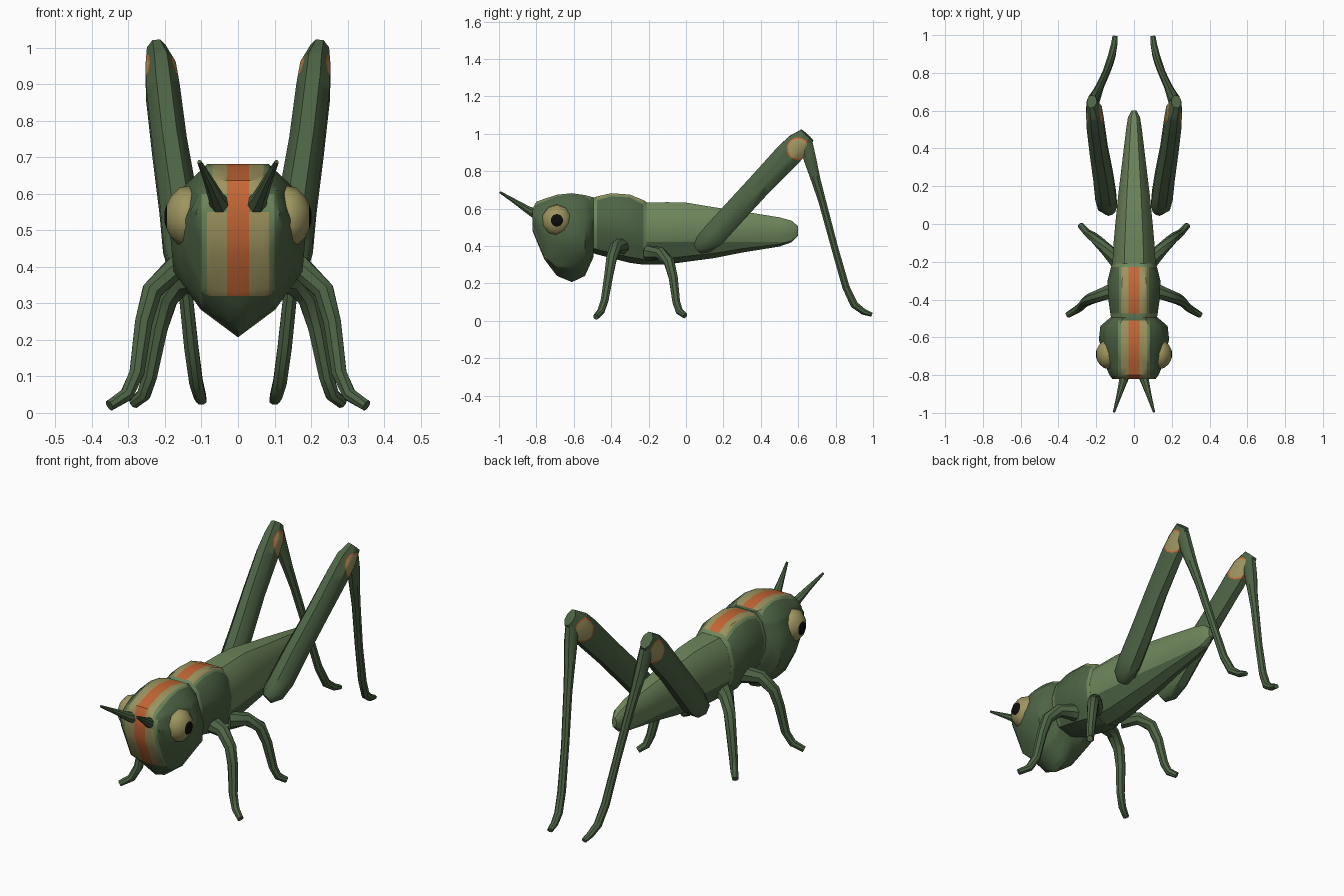
import bpy, bmesh, math
from mathutils import Vector

COLOURS = {
    "dark_green": (0.076, 0.128, 0.060),
    "leaf_green": (0.155, 0.238, 0.105),
    "tan": (0.34, 0.30, 0.115),
    "orange": (0.56, 0.135, 0.035),
    "black": (0.004, 0.004, 0.004),
}
MATS = []
for n, c in COLOURS.items():
    m = bpy.data.materials.new(n)
    m.diffuse_color = (*c, 1)
    MATS.append(m)
DARK, LEAF, TAN, ORANGE, BLACK = range(5)


def build(name, rings, cuts=(), rule=None, mirror=False):
    """Skin closed rings, slice along cut planes, colour faces by a rule."""
    bm = bmesh.new()
    vr = [[bm.verts.new(p) for p in ring] for ring in rings]
    n = len(vr[0])
    for a, b in zip(vr, vr[1:]):
        for i in range(n):
            j = (i + 1) % n
            bm.faces.new((a[i], a[j], b[j], b[i]))
    bm.faces.new(vr[0])
    bm.faces.new(vr[-1])
    for co, no in cuts:
        bmesh.ops.bisect_plane(bm, geom=bm.verts[:] + bm.edges[:] + bm.faces[:],
                               plane_co=co, plane_no=no, dist=1e-5)
    bmesh.ops.recalc_face_normals(bm, faces=bm.faces[:])
    me = bpy.data.meshes.new(name)
    for m in MATS:
        me.materials.append(m)
    for f in bm.faces:
        f.material_index = rule(f.calc_center_median()) if rule else DARK
    bm.to_mesh(me)
    bm.free()
    ob = bpy.data.objects.new(name, me)
    bpy.context.collection.objects.link(ob)
    if mirror:
        mod = ob.modifiers.new("mirror", "MIRROR")
        mod.use_axis[0] = True
        mod.use_mirror_merge = False
    bpy.ops.object.select_all(action='DESELECT')
    ob.select_set(True)
    bpy.context.view_layer.objects.active = ob
    bpy.ops.object.shade_smooth_by_angle(angle=math.radians(42))
    return ob


def tube_rings(pts, ref, n=8):
    """pts: (x, y, z, radius along ref, radius across)."""
    P = [Vector(p[:3]) for p in pts]
    rings = []
    for i, p in enumerate(pts):
        t = (P[min(i + 1, len(P) - 1)] - P[max(i - 1, 0)]).normalized()
        u = (Vector(ref) - t * t.dot(Vector(ref))).normalized()
        v = t.cross(u)
        rings.append([P[i] + u * p[3] * math.cos(a) + v * p[4] * math.sin(a)
                      for a in (math.tau * (k + 0.5) / n for k in range(n))])
    return rings


def body_rings(secs):
    """secs: (y, half width, top, bottom, keel sharpness)."""
    rings = []
    for y, w, top, bot, k in secs:
        half = [(0.45, 1), (0.8, 0.87), (1, 0.6), (0.95, 0.38),
                (0.55 + 0.1 * (1 - k), 0.05 + 0.11 * k)]
        prof = [(0, 1)] + half + [(0, 0)] + [(-x, z) for x, z in reversed(half)]
        rings.append([(x * w, y, bot + z * (top - bot)) for x, z in prof])
    return rings


def x_cuts(*xs):
    return [((s * x, 0, 0), (1, 0, 0)) for x in xs for s in (1, -1)]


def z_cuts(*zs):
    return [((0, 0, z), (0, 0, 1)) for z in zs]


def y_cuts(*ys):
    return [((0, y, 0), (0, 1, 0)) for y in ys]


# Head with striped face and crown
def head_rule(c):
    x = abs(c.x)
    if c.z < 0.32 or c.y > -0.51 or (c.z < 0.6 and c.y > -0.735):
        return DARK
    if x < 0.03:
        return ORANGE
    if c.z > 0.6:
        return TAN if x < 0.07 else LEAF if x < 0.085 else DARK
    if c.z > 0.55:
        return LEAF if x < 0.1 else DARK
    return TAN if x < 0.085 else LEAF if x < 0.1 else DARK


build("head", body_rings([
    (-0.82, 0.115, 0.60, 0.48, 0), (-0.80, 0.13, 0.637, 0.43, 0),
    (-0.757, 0.148, 0.652, 0.328, 0), (-0.69, 0.168, 0.674, 0.24, 0.6),
    (-0.61, 0.186, 0.682, 0.207, 1), (-0.54, 0.178, 0.672, 0.24, 1),
    (-0.495, 0.125, 0.66, 0.34, 0.5)]),
    x_cuts(0.03, 0.07, 0.085, 0.1) + z_cuts(0.32, 0.55, 0.6) + y_cuts(-0.735, -0.51),
    head_rule)


# Thorax with saddle stripes and pale rims
def thorax_rule(c):
    x = abs(c.x)
    if (c.y < -0.475 or c.y > -0.228) and c.z > 0.39:
        return LEAF
    if c.z > 0.56:
        return ORANGE if x < 0.03 else TAN if x < 0.07 else LEAF if x < 0.08 else DARK
    return DARK


build("thorax", body_rings([
    (-0.52, 0.118, 0.65, 0.37, 0.3), (-0.475, 0.125, 0.665, 0.355, 0.3),
    (-0.40, 0.136, 0.682, 0.335, 0.3), (-0.30, 0.14, 0.675, 0.31, 0.3),
    (-0.228, 0.122, 0.645, 0.30, 0.3), (-0.21, 0.115, 0.633, 0.30, 0.3)]),
    x_cuts(0.03, 0.07, 0.08) + z_cuts(0.39, 0.56), thorax_rule)

# Abdomen under folded wings
build("abdomen", body_rings([
    (-0.22, 0.115, 0.632, 0.30, 0.4), (-0.1, 0.108, 0.634, 0.302, 0.4),
    (0.0, 0.099, 0.632, 0.315, 0.4), (0.15, 0.084, 0.607, 0.335, 0.4),
    (0.3, 0.066, 0.585, 0.365, 0.4), (0.5, 0.042, 0.553, 0.397, 0.3),
    (0.565, 0.032, 0.535, 0.42, 0.2), (0.6, 0.013, 0.505, 0.455, 0)]),
    z_cuts(0.42), lambda c: LEAF if c.z > 0.42 else DARK)

# Eyes with dark pupils
build("eyes", tube_rings([(x, -0.69, 0.537, r, r * 1.05) for x, r in (
    (0.11, 0.07), (0.135, 0.081), (0.16, 0.076), (0.183, 0.055),
    (0.195, 0.033), (0.202, 0.012))], (0, 1, 0), 10),
    rule=lambda c: BLACK if c.x > 0.194 else TAN, mirror=True)

# Antennae
build("antennae", tube_rings([
    (0.045, -0.78, 0.56, 0.034, 0.034), (0.06, -0.84, 0.59, 0.022, 0.022),
    (0.08, -0.91, 0.635, 0.014, 0.014), (0.106, -0.995, 0.688, 0.006, 0.006)],
    (1, 0, 0)), mirror=True)


# Front and middle walking legs
def walking_leg(name, path):
    radii = (0.045, 0.034, 0.03, 0.026, 0.022, 0.02, 0.016)
    build(name, tube_rings([(*p, r, r) for p, r in zip(path, radii)], (0, 1, 0)),
          mirror=True)


walking_leg("front_legs", [
    (0.09, -0.345, 0.40), (0.175, -0.375, 0.395), (0.235, -0.398, 0.335),
    (0.258, -0.412, 0.25), (0.277, -0.435, 0.11), (0.305, -0.455, 0.05),
    (0.352, -0.482, 0.02)])
walking_leg("middle_legs", [
    (0.085, -0.20, 0.36), (0.145, -0.135, 0.36), (0.192, -0.09, 0.315),
    (0.217, -0.068, 0.23), (0.242, -0.052, 0.10), (0.258, -0.035, 0.05),
    (0.285, -0.005, 0.027)])

# Jumping thighs with round knee patches
KNEE = Vector((0, 0.6, 0.92))
DIRS = [Vector((0, math.cos(a), math.sin(a))) for a in
        (math.tau * k / 12 for k in range(12))]


def knee_rule(c):
    d = max((c - KNEE).dot(v) for v in DIRS)
    return TAN if d < 0.053 else ORANGE if d < 0.06 else DARK


build("hind_thighs", tube_rings([
    (0.125, 0.065, 0.385, 0.03, 0.032), (0.14, 0.095, 0.41, 0.055, 0.058),
    (0.15, 0.15, 0.46, 0.06, 0.07), (0.163, 0.25, 0.57, 0.057, 0.07),
    (0.188, 0.4, 0.733, 0.052, 0.07), (0.206, 0.54, 0.88, 0.05, 0.076),
    (0.212, 0.6, 0.94, 0.045, 0.073), (0.224, 0.648, 0.993, 0.028, 0.047)],
    (1, 0, 0)),
    [(KNEE + v * r, v) for r in (0.053, 0.06) for v in DIRS], knee_rule, True)

# Hind shins and feet
build("hind_shins", tube_rings([
    (0.218, 0.64, 0.95, 0.03, 0.04), (0.21, 0.664, 0.86, 0.032, 0.036),
    (0.195, 0.695, 0.75, 0.026, 0.027), (0.181, 0.728, 0.64, 0.022, 0.022),
    (0.15, 0.795, 0.39, 0.02, 0.02), (0.128, 0.855, 0.18, 0.021, 0.021),
    (0.115, 0.9, 0.085, 0.02, 0.022), (0.105, 0.95, 0.048, 0.018, 0.018),
    (0.1, 0.993, 0.033, 0.015, 0.012)], (1, 0, 0)), mirror=True)
